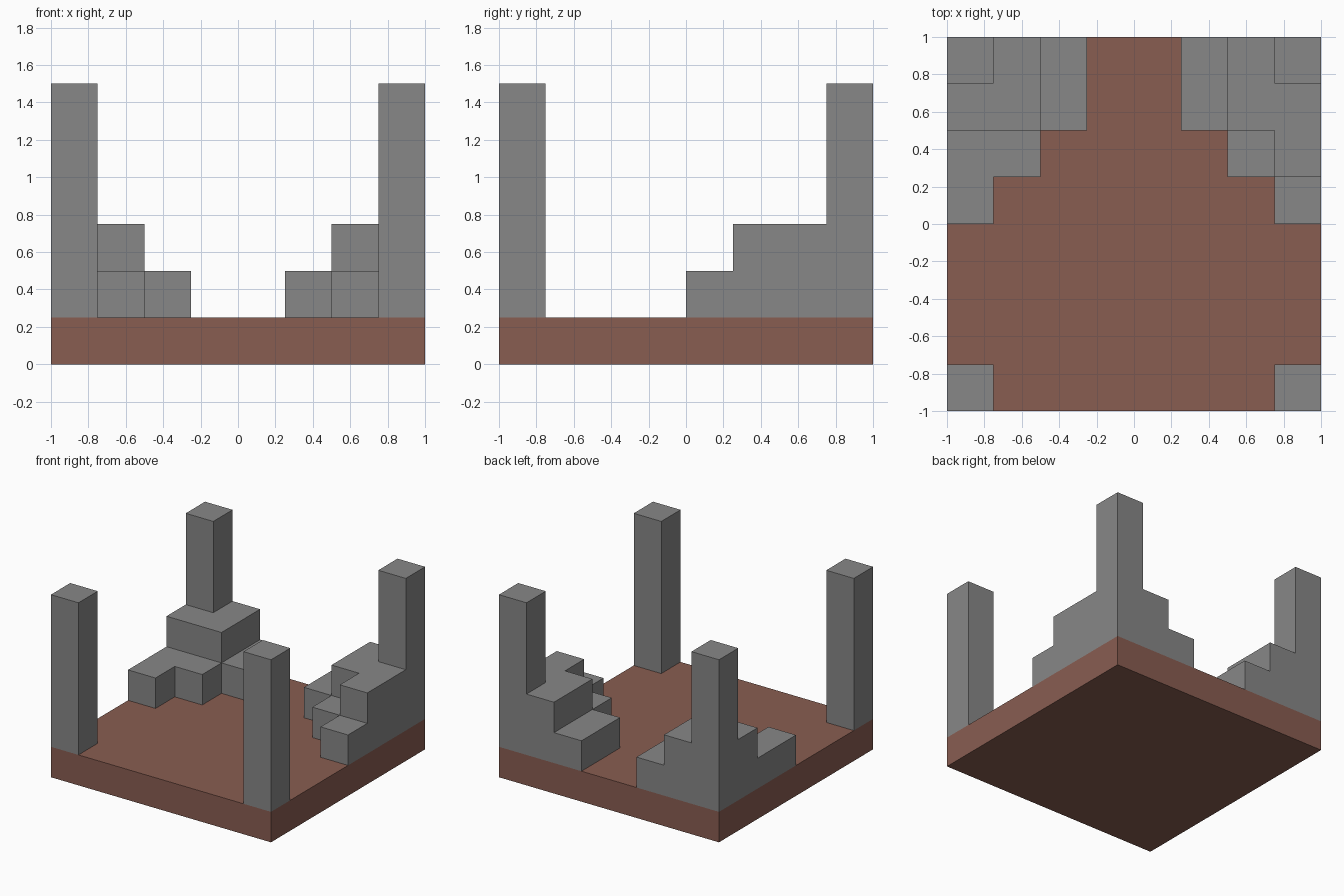
import bpy
import bmesh

cube = bpy.data.objects.get("Cube")
if cube:
    bpy.data.objects.remove(cube, do_unlink=True)

U = 0.25  # grid unit


def material(name, rgb):
    mat = bpy.data.materials.new(name)
    mat.use_nodes = True
    mat.diffuse_color = (*rgb, 1)
    mat.node_tree.nodes["Principled BSDF"].inputs["Base Color"].default_value = (*rgb, 1)
    return mat


def prism(name, outline, z0, z1, mat):
    """Extrude a plan outline, given in grid units, from z0 to z1."""
    bm = bmesh.new()
    face = bm.faces.new([bm.verts.new((x * U, y * U, z0 * U)) for x, y in outline])
    top = bmesh.ops.extrude_face_region(bm, geom=[face])["geom"]
    bmesh.ops.translate(bm, vec=(0, 0, (z1 - z0) * U),
                        verts=[v for v in top if isinstance(v, bmesh.types.BMVert)])
    bmesh.ops.recalc_face_normals(bm, faces=bm.faces)
    mesh = bpy.data.meshes.new(name)
    bm.to_mesh(mesh)
    bm.free()
    mesh.materials.append(mat)
    obj = bpy.data.objects.new(name, mesh)
    bpy.context.collection.objects.link(obj)
    return obj


def square(x0, y0, x1, y1):
    return [(x0, y0), (x1, y0), (x1, y1), (x0, y1)]


stone = material("grey stone", (0.245, 0.245, 0.245))
clay = material("brown clay", (0.25, 0.11, 0.083))

# Floor slab
prism("floor_slab", square(-4, -4, 4, 4), 0, 1, clay)

# Stepped lower tier, the same on both sides
lower = [(4, 4), (1, 4), (1, 2), (2, 2), (2, 1), (3, 1), (3, 0), (4, 0)]
# Upper tier: L-shaped on the left, square on the right
upper = {"left": [(4, 4), (2, 4), (2, 2), (3, 2), (3, 1), (4, 1)],
         "right": square(2, 2, 4, 4)}

for side, s in (("left", 1), ("right", -1)):
    def flip(outline):
        return [(s * x, y) for x, y in outline]

    prism(f"lower_tier_{side}", flip(lower), 1, 2, stone)
    prism(f"upper_tier_{side}", flip(upper[side]), 2, 3, stone)
    # Corner pillars
    prism(f"back_pillar_{side}", flip(square(3, 3, 4, 4)), 3, 6, stone)
    prism(f"front_pillar_{side}", flip(square(3, -4, 4, -3)), 1, 6, stone)
